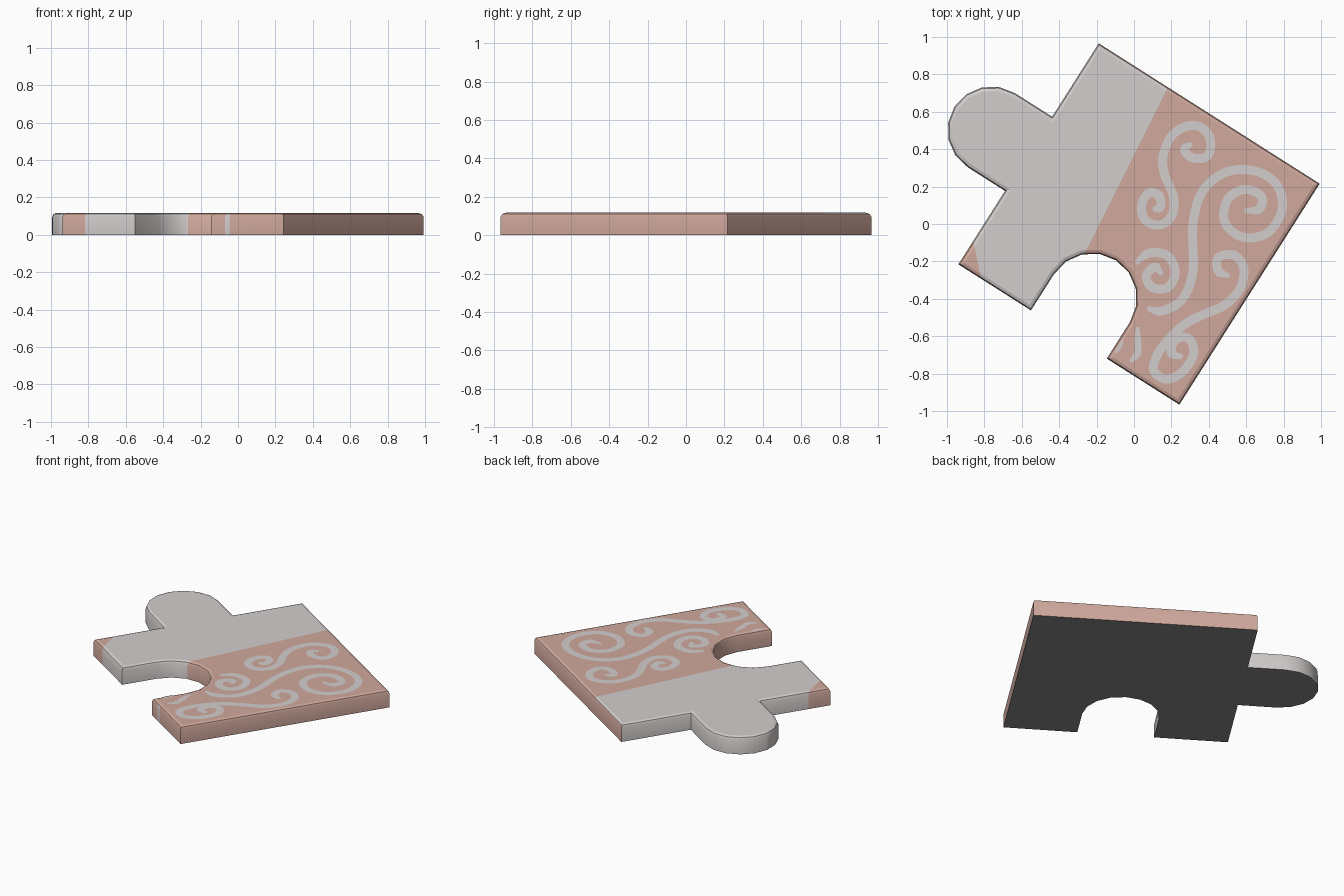
import bpy, bmesh, math
from mathutils import Vector

if "Cube" in bpy.data.objects:
    bpy.data.objects.remove(bpy.data.objects["Cube"])

H = 0.117                        # body height
U = Vector((0.844, -0.536, 0))   # local axes of the turned square
V = Vector((0.536, 0.844, 0))
C = Vector((0.027, 0.0, 0))


def mat(name, rgb):
    m = bpy.data.materials.new(name)
    m.diffuse_color = (*rgb, 1)
    m.use_nodes = True
    m.node_tree.nodes["Principled BSDF"].inputs["Base Color"].default_value = m.diffuse_color
    return m


GREY = mat("light_grey", (0.65, 0.615, 0.61))
PINK = mat("dusty_pink", (0.63, 0.395, 0.34))
DARK = mat("underside_grey", (0.25, 0.25, 0.25))


def arc(ca, cb, r, a0, a1, n=8):
    return [(ca + r * math.cos(math.radians(a0 + (a1 - a0) * i / n)),
             cb + r * math.sin(math.radians(a0 + (a1 - a0) * i / n))) for i in range(n + 1)]


# Piece outline: square with a notch on one side and a tab on the next
outline = [(-0.7, -0.7), (-0.24, -0.7)] + arc(0, -0.47, 0.24, 180, 0)
outline += [(0.24, -0.7), (0.7, -0.7), (0.7, 0.7), (-0.7, 0.7), (-0.7, 0.235)]
outline += arc(-0.935, 0, 0.235, 90, 270) + [(-0.7, -0.235)]

bm = bmesh.new()
base = bm.faces.new([bm.verts.new(C + U * a + V * b) for a, b in outline])
ext = bmesh.ops.extrude_face_region(bm, geom=[base])["geom"]
for v in ext:
    if isinstance(v, bmesh.types.BMVert):
        v.co.z = H
bmesh.ops.recalc_face_normals(bm, faces=bm.faces[:])
# Rounded upper rim
rim = [e for e in bm.edges if all(v.co.z > H - 1e-4 for v in e.verts)]
bmesh.ops.bevel(bm, geom=rim, offset=0.022, segments=2, profile=0.5, affect='EDGES')


def cut(p, q):
    """Slice along the vertical plane through p and q; return a side test."""
    p, d = Vector((*p, 0)), Vector((q[0] - p[0], q[1] - p[1], 0))
    n = Vector((d.y, -d.x, 0)).normalized()
    bmesh.ops.bisect_plane(bm, geom=bm.verts[:] + bm.edges[:] + bm.faces[:],
                           plane_co=p, plane_no=n, dist=1e-5)
    return lambda c: (c - p).dot(n) > 0


def cut_across(a):
    p = C + U * a
    q = p + V
    return cut((p.x, p.y), (q.x, q.y))


# Colour borders: main pink half, pink corner, and a thin side stripe
in_half = cut((-0.25, -0.13), (0.18, 0.73))
off_corner = cut((-0.82, -0.28), (-0.86, -0.09))
past_1, past_2 = cut_across(0.33), cut_across(0.36)
bm.normal_update()
for f in bm.faces:
    c = f.calc_center_median()
    pink = in_half(c) or (not off_corner(c) and c.y < 0.05) or f.normal.dot(V) > 0.9 and (c - C).dot(V) > 0.65
    if f.normal.dot(V) < -0.9 and (c - C).dot(V) < -0.65 and past_1(c) and not past_2(c):
        pink = False
    f.material_index = 2 if f.normal.z < -0.9 else int(pink)

me = bpy.data.meshes.new("puzzle_piece")
bm.to_mesh(me)
bm.free()
for m in (GREY, PINK, DARK):
    me.materials.append(m)
body = bpy.data.objects.new("puzzle_piece", me)
bpy.context.collection.objects.link(body)
bpy.context.view_layer.objects.active = body
body.select_set(True)
bpy.ops.object.shade_smooth_by_angle(angle=math.radians(30))
for p in me.polygons:
    if abs(p.normal.z) > 0.99:
        p.use_smooth = False


# Painted swirls: flat tapering ribbons lying on the top
def ribbon(name, pts, half=0.024, steps=6):
    P = [Vector(p) for p in pts]
    P = [P[0] * 2 - P[1]] + P + [P[-1] * 2 - P[-2]]
    line = []
    for i in range(1, len(P) - 2):
        a, b, c, d = P[i - 1:i + 3]
        for k in range(steps):
            t = k / steps
            line.append(0.5 * (2 * b + (c - a) * t + (2 * a - 5 * b + 4 * c - d) * t * t
                               + (3 * b - a - 3 * c + d) * t ** 3))
    line.append(P[-2])
    n = len(line) - 1
    b = bmesh.new()
    rows = []
    for i, p in enumerate(line):
        t = (line[min(i + 1, n)] - line[max(i - 1, 0)]).normalized()
        w = half * min(1, 0.45 + min(i, n - i) / 9)
        s = Vector((-t.y, t.x)) * w
        rows.append([b.verts.new((*(p + s), H + 0.002)), b.verts.new((*(p - s), H + 0.002))])
    for r, q in zip(rows, rows[1:]):
        b.faces.new((r[0], r[1], q[1], q[0]))
    m = bpy.data.meshes.new(name)
    b.to_mesh(m)
    b.free()
    m.materials.append(GREY)
    bpy.context.collection.objects.link(bpy.data.objects.new(name, m))


ribbon("swirl_upper", [(0.31, 0.43), (0.27, 0.40), (0.31, 0.355), (0.39, 0.36), (0.41, 0.44), (0.37, 0.51),
                       (0.29, 0.525), (0.20, 0.47), (0.155, 0.36), (0.165, 0.26), (0.21, 0.15), (0.205, 0.05),
                       (0.14, -0.005), (0.06, 0.02), (0.04, 0.10), (0.08, 0.165), (0.135, 0.15),
                       (0.14, 0.09), (0.10, 0.08)])
ribbon("swirl_large", [(0.07, -0.45), (0.15, -0.465), (0.26, -0.40), (0.315, -0.25), (0.315, 0.0),
                       (0.37, 0.18), (0.5, 0.28), (0.66, 0.28), (0.77, 0.20), (0.79, 0.07), (0.71, -0.05),
                       (0.58, -0.07), (0.485, 0.01), (0.5, 0.13), (0.59, 0.185), (0.68, 0.15),
                       (0.67, 0.08), (0.59, 0.07)])
ribbon("swirl_middle", [(0.01, -0.21), (0.08, -0.155), (0.18, -0.17), (0.22, -0.26), (0.18, -0.34),
                        (0.10, -0.34), (0.065, -0.28), (0.11, -0.23), (0.15, -0.27)])
ribbon("swirl_lower", [(0.51, -0.28), (0.45, -0.25), (0.45, -0.18), (0.53, -0.165), (0.585, -0.23),
                       (0.57, -0.34), (0.49, -0.43), (0.38, -0.48), (0.28, -0.53), (0.20, -0.60),
                       (0.13, -0.69), (0.105, -0.78), (0.17, -0.83), (0.26, -0.79), (0.32, -0.69),
                       (0.29, -0.61), (0.22, -0.62), (0.20, -0.69), (0.26, -0.71)])
ribbon("swirl_edge", [(0.02, -0.55), (0.02, -0.62), (0.02, -0.69), (-0.02, -0.735)], 0.018)
ribbon("swirl_corner", [(-0.10, -0.69), (-0.075, -0.655), (-0.06, -0.62)], 0.01)
